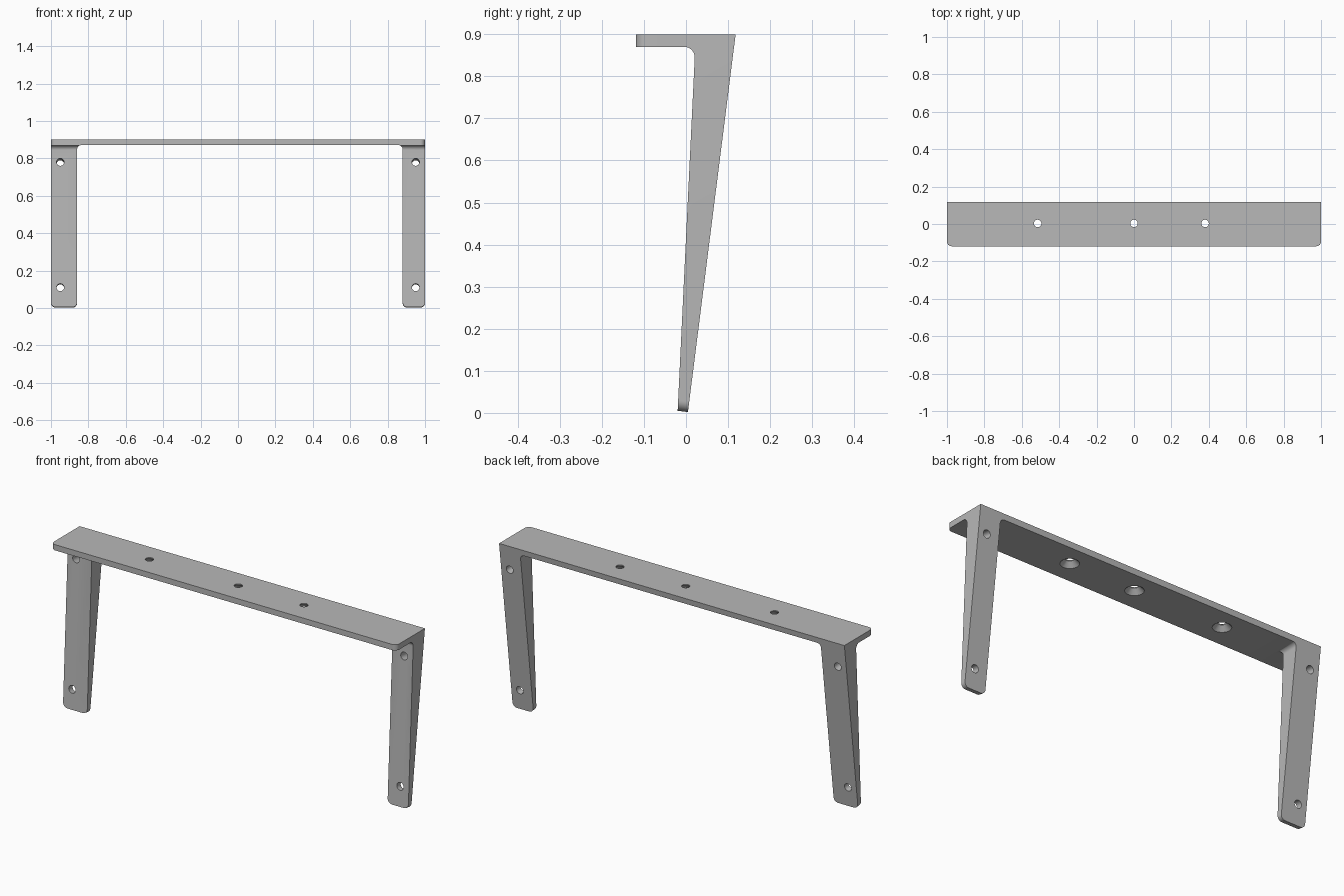
import bpy, bmesh, math
from mathutils import Vector

if "Cube" in bpy.data.objects:
    bpy.data.objects.remove(bpy.data.objects["Cube"], do_unlink=True)

TILT = math.atan(0.127)      # lean of the back face of the legs
BAR_Z, TOP_Z = 0.87, 0.9     # underside and top of the flange

steel = bpy.data.materials.new("grey steel")
steel.use_nodes = True
steel.diffuse_color = (0.48, 0.48, 0.48, 1)
steel.node_tree.nodes["Principled BSDF"].inputs["Base Color"].default_value = (0.48, 0.48, 0.48, 1)


def rounded(corners, steps=8):
    """Outline from (a, b, radius) corners, each filleted by an arc."""
    out = []
    for i, (a, b, r) in enumerate(corners):
        p = Vector((a, b))
        if r == 0:
            out.append(p)
            continue
        u = (Vector(corners[i - 1][:2]) - p).normalized()
        v = (Vector(corners[(i + 1) % len(corners)][:2]) - p).normalized()
        half = u.angle(v) / 2
        centre = p + (u + v).normalized() * (r / math.sin(half))
        start = (p + u * (r / math.tan(half)) - centre).normalized()
        end = (p + v * (r / math.tan(half)) - centre).normalized()
        for k in range(steps + 1):
            t = k / steps
            sweep = math.pi - 2 * half
            arm = (start * math.sin((1 - t) * sweep) + end * math.sin(t * sweep)) / math.sin(sweep)
            out.append(centre + arm * r)
    return out


def prism(name, outline, place, depth):
    """Extrude an outline; place maps a 2D point to 3D."""
    bm = bmesh.new()
    near = [bm.verts.new(place(p)) for p in outline]
    far = [bm.verts.new(v.co + Vector(depth)) for v in near]
    bm.faces.new(near)
    bm.faces.new(far[::-1])
    for i in range(len(near)):
        bm.faces.new((near[i], near[i - 1], far[i - 1], far[i]))
    bmesh.ops.recalc_face_normals(bm, faces=bm.faces[:])
    return finish(name, bm)


def finish(name, bm):
    mesh = bpy.data.meshes.new(name)
    bm.to_mesh(mesh)
    bm.free()
    mesh.materials.append(steel)
    obj = bpy.data.objects.new(name, mesh)
    bpy.context.collection.objects.link(obj)
    return obj


def combine(target, tool, operation):
    """Apply a boolean and remove the helper."""
    tool.hide_render = True
    mod = target.modifiers.new("cut", "BOOLEAN")
    mod.operation, mod.object, mod.solver = operation, tool, "EXACT"
    bpy.context.view_layer.update()
    bpy.context.view_layer.objects.active = target
    bpy.ops.object.modifier_apply(modifier=mod.name)
    bpy.data.objects.remove(tool, do_unlink=True)


def cone(name, r1, r2, depth, location, tilt=0):
    bm = bmesh.new()
    bmesh.ops.create_cone(bm, cap_ends=True, segments=32, radius1=r1, radius2=r2, depth=depth)
    obj = finish(name, bm)
    obj.location, obj.rotation_euler = location, (tilt, 0, 0)
    return obj


# Side section: flange at the front, tapering leg below
section = rounded([(-0.119, TOP_Z, 0), (-0.119, BAR_Z, 0), (0.022, BAR_Z, 0.025),
                   (-0.0225, -0.05, 0), (-0.002, -0.05, 0), (0.118, TOP_Z, 0)])
bracket = prism("bracket", section, lambda p: (-1.1, p.x, p.y), (2.2, 0, 0))

# Front outline: two legs with rounded feet under the bar
arch = BAR_Z + 0.0005
front = rounded([(-1, 1, 0), (-1, 0, 0.025), (-0.86, 0, 0.025), (-0.86, arch, 0.022),
                 (0.88, arch, 0.022), (0.88, 0, 0.025), (1, 0, 0.025), (1, 1, 0)])
envelope = prism("front_outline", front, lambda p: (p.x, -0.3, p.y), (0, 0.6, 0))
for v in envelope.data.vertices:          # feet are square to the back face
    if v.co.z < 0.1:
        v.co.z += 0.002 - 0.127 * (v.co.y - 0.004)
combine(bracket, envelope, "INTERSECT")

# Round the two front corners of the flange
bm = bmesh.new()
bm.from_mesh(bracket.data)
corners = [e for e in bm.edges
           if all(v.co.y < -0.118 and abs(v.co.x) > 0.999 for v in e.verts)
           and abs(e.verts[0].co.x - e.verts[1].co.x) < 0.01]
bmesh.ops.bevel(bm, geom=corners, offset=0.025, offset_type="OFFSET",
                segments=8, profile=0.5, affect="EDGES")
bm.to_mesh(bracket.data)
bm.free()

# Screw holes through the legs
for x in (-0.95, 0.95):
    for z in (0.11, 0.78):
        y = -0.02 + 0.049 * z
        combine(bracket, cone("leg_hole", 0.02, 0.02, 0.4, (x, y, z), -math.pi / 2 - TILT), "DIFFERENCE")

# Flange holes, countersunk from below
for x in (-0.515, 0, 0.38):
    combine(bracket, cone("flange_hole", 0.02, 0.02, 0.2, (x, 0.003, TOP_Z)), "DIFFERENCE")
    combine(bracket, cone("countersink", 0.055, 0.01, 0.045, (x, 0.003, BAR_Z + 0.0125)), "DIFFERENCE")

bpy.ops.object.select_all(action="DESELECT")
bracket.select_set(True)
bpy.context.view_layer.objects.active = bracket
bpy.ops.object.shade_smooth_by_angle(angle=math.radians(30))
